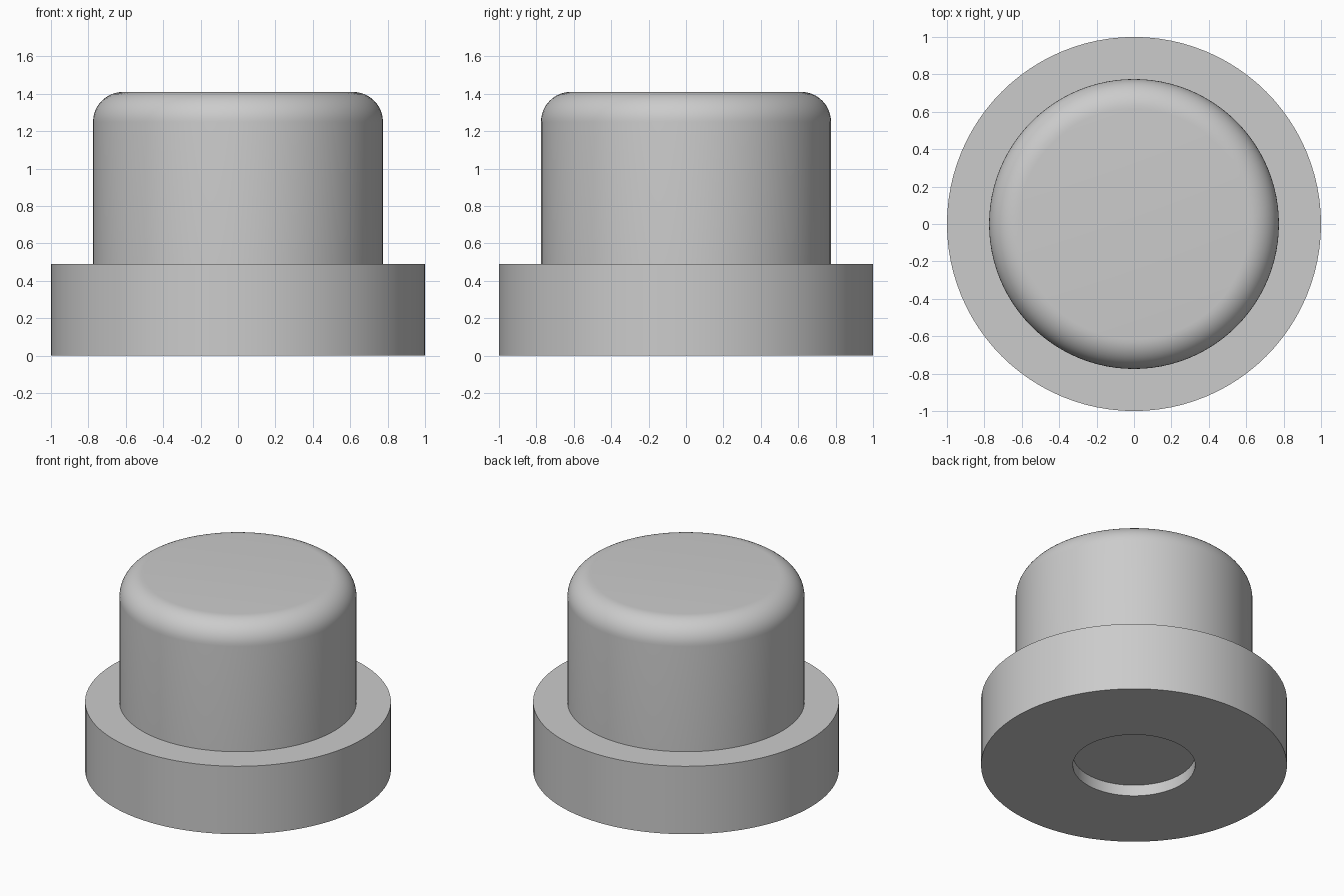
import bpy, bmesh
from math import pi, sin, cos, radians

cube = bpy.data.objects.get("Cube")
if cube:
    bpy.data.objects.remove(cube, do_unlink=True)

SEGMENTS = 96
FLANGE_R, FLANGE_H = 1.0, 0.49
BODY_R, TOP = 0.775, 1.41
FILLET = 0.16
HOLE_R, HOLE_DEPTH = 0.4, 0.08

grey = bpy.data.materials.new("plain grey")
grey.use_nodes = True
colour = (0.6, 0.6, 0.6, 1)
grey.diffuse_color = colour
grey.node_tree.nodes["Principled BSDF"].inputs["Base Color"].default_value = colour


def lathe(name, profile):
    """Revolve a radius/height profile around the z axis."""
    bm = bmesh.new()
    verts = [bm.verts.new((r, 0, z)) for r, z in profile]
    edges = [bm.edges.new(pair) for pair in zip(verts, verts[1:])]
    bmesh.ops.spin(bm, geom=verts + edges, cent=(0, 0, 0), axis=(0, 0, 1),
                   angle=2 * pi, steps=SEGMENTS, use_merge=False)
    bmesh.ops.remove_doubles(bm, verts=bm.verts, dist=0.0001)
    bmesh.ops.recalc_face_normals(bm, faces=bm.faces)
    mesh = bpy.data.meshes.new(name)
    bm.to_mesh(mesh)
    bm.free()
    mesh.materials.append(grey)
    obj = bpy.data.objects.new(name, mesh)
    bpy.context.collection.objects.link(obj)
    bpy.ops.object.select_all(action='DESELECT')
    obj.select_set(True)
    bpy.context.view_layer.objects.active = obj
    bpy.ops.object.shade_smooth_by_angle(angle=radians(30))
    return obj


# Shallow round recess underneath, wide flange, then the straight body
profile = [(0, HOLE_DEPTH), (HOLE_R, HOLE_DEPTH), (HOLE_R, 0),
           (FLANGE_R, 0), (FLANGE_R, FLANGE_H), (BODY_R, FLANGE_H)]

# Rounded upper rim
STEPS = 12
for i in range(STEPS + 1):
    a = pi / 2 * i / STEPS
    profile.append((BODY_R - FILLET + FILLET * cos(a),
                    TOP - FILLET + FILLET * sin(a)))

# Flat top
profile.append((0, TOP))
lathe("flanged_plug", profile)
